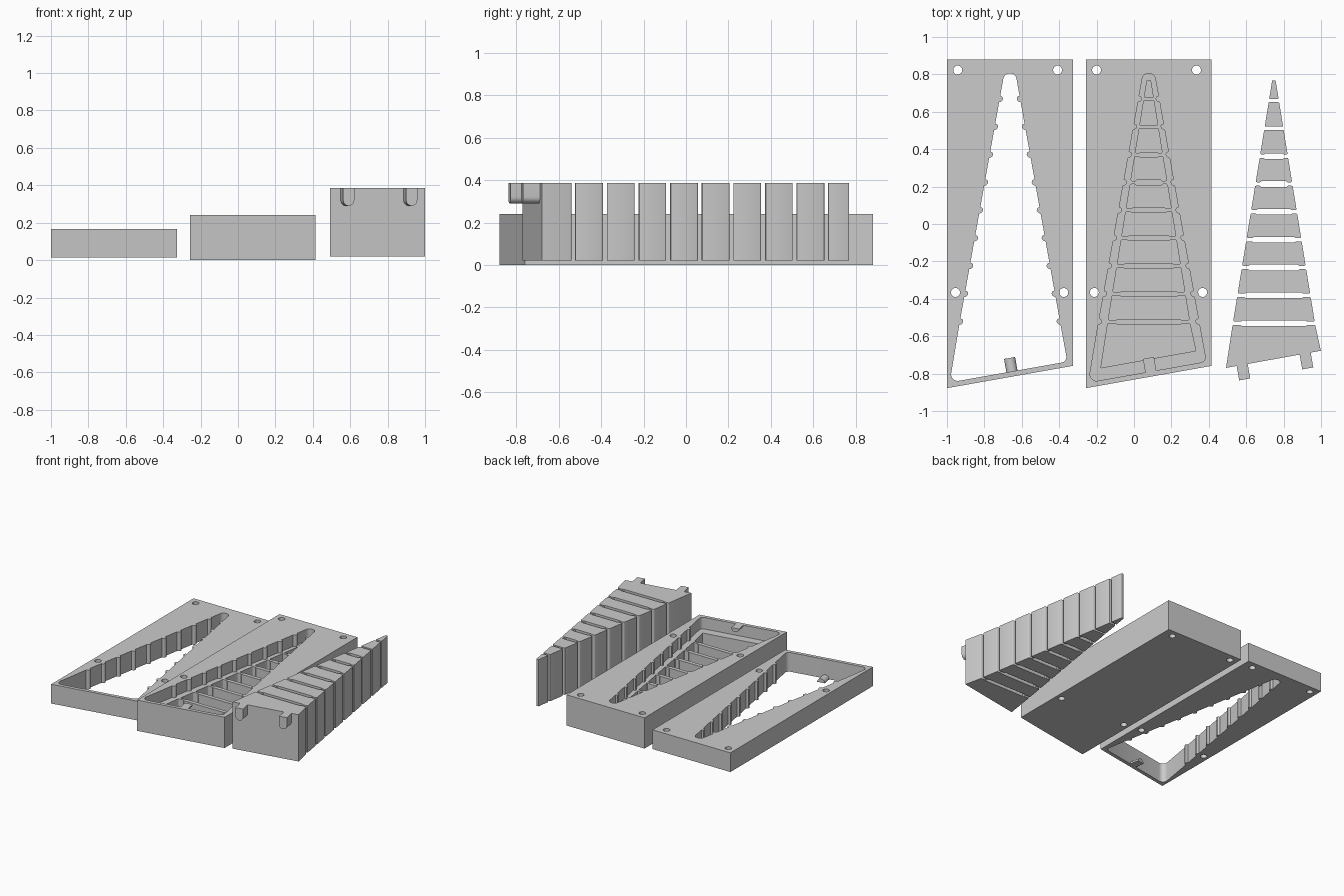
import bpy, bmesh, math
from mathutils import Vector, Matrix

cube = bpy.data.objects.get("Cube")
if cube:
    bpy.data.objects.remove(cube, do_unlink=True)

grey = bpy.data.materials.new("plain_grey")
grey.use_nodes = True
grey.diffuse_color = (0.6, 0.6, 0.6, 1)
grey.node_tree.nodes["Principled BSDF"].inputs["Base Color"].default_value = (0.6, 0.6, 0.6, 1)

SLANT = 0.177                       # slope of the skewed front edge
ANGLE = math.atan(SLANT)
PITCH = 0.1488                      # spacing of the ribs
RIBS = 9


def rounded(points, steps=5):
    """Fillet a polygon given as (x, y, radius) corners."""
    out = []
    for i, (x, y, r) in enumerate(points):
        p = Vector((x, y))
        if r == 0:
            out.append(p)
            continue
        a = (Vector(points[i - 1][:2]) - p).normalized()
        b = (Vector(points[(i + 1) % len(points)][:2]) - p).normalized()
        half = a.angle(b) / 2
        centre = p + (a + b).normalized() * (r / math.sin(half))
        start = p + a * (r / math.tan(half)) - centre
        end = p + b * (r / math.tan(half)) - centre
        turn = math.remainder(math.atan2(end.y, end.x) - math.atan2(start.y, start.x), math.tau)
        for s in range(steps + 1):
            out.append(centre + Matrix.Rotation(turn * s / steps, 2) @ start)
    return out


def prism(name, outlines, z0, z1, matrix=None):
    """Extrude one or more closed anticlockwise outlines into a single object."""
    bm = bmesh.new()
    for outline in outlines:
        low = [bm.verts.new((p[0], p[1], z0)) for p in outline]
        high = [bm.verts.new((p[0], p[1], z1)) for p in outline]
        bm.faces.new(low[::-1])
        bm.faces.new(high)
        for i in range(len(low)):
            bm.faces.new((low[i - 1], low[i], high[i], high[i - 1]))
    if matrix:
        bm.transform(matrix)
    mesh = bpy.data.meshes.new(name)
    bm.to_mesh(mesh)
    bm.free()
    mesh.materials.append(grey)
    ob = bpy.data.objects.new(name, mesh)
    bpy.context.collection.objects.link(ob)
    return ob


def cut(ob, cutters):
    for c in cutters:
        m = ob.modifiers.new("cut", "BOOLEAN")
        m.operation, m.solver, m.object = "DIFFERENCE", "EXACT", c
        c.hide_render = True
    graph = bpy.context.evaluated_depsgraph_get()
    mesh = bpy.data.meshes.new_from_object(ob.evaluated_get(graph))
    ob.modifiers.clear()
    ob.data = mesh
    for c in cutters:
        bpy.data.objects.remove(c, do_unlink=True)


def body(cx):
    w = 0.3365
    return [(cx - w, 0.88), (cx - w, -0.818 - SLANT * w),
            (cx + w, -0.818 + SLANT * w), (cx + w, 0.88)]


def cavity(cx):
    """Tapered opening with a small bead on both sides at every rib."""
    def hw(y):
        return 0.035 + 0.179 * (0.778 - y)
    right = []
    for k in reversed(range(RIBS)):
        yc = 0.668 - PITCH * k
        for s in range(7):
            t = math.pi * s / 6
            y = yc - 0.017 * math.cos(t)
            right.append((hw(y) - 0.018 * math.sin(t), y, 0))
    left = [(-x, y, 0) for x, y, _ in reversed(right)]
    pts = [(-0.322, -0.79 - SLANT * 0.322, 0.035), (0.307, -0.79 + SLANT * 0.307, 0.03)]
    pts += right + [(hw(0.805), 0.805, 0.033), (-hw(0.805), 0.805, 0.033)] + left
    return [(p[0] + cx, p[1]) for p in rounded(pts)]


def bars(cx, first_gap):
    """Outlines of the tapered row of bars, with relieved middles at the gaps."""
    def hw(y):
        return 0.024 + 0.162 * (0.676 - y)

    def edge(y, step):
        w = hw(y)
        if w < 0.06:
            return [(-w, y, 0.004), (w, y, 0.004)]
        n = w * 0.85 - 0.017
        return [(-w, y, 0.007), (-n - 0.008, y, 0), (-n, y + step, 0),
                (n, y + step, 0), (n + 0.008, y, 0), (w, y, 0.007)]
    result = []
    for k in range(RIBS + 1):
        y1 = 0.768 if k == 0 else first_gap - PITCH * (k - 1) - 0.009
        y0 = first_gap - PITCH * k + 0.009
        top = edge(y1, -0.006)[::-1]
        if k == RIBS:
            low = [(-0.256, -0.723 - 0.18 * 0.256, 0), (0.251, -0.723 + 0.18 * 0.251, 0)]
        else:
            low = edge(y0, 0.006)
        result.append([(p[0] + cx, p[1]) for p in rounded(low + top, 3)])
    return result


def holes(name, cx):
    spots = [(-0.279, 0.823), (0.255, 0.823), (-0.291, -0.366), (0.288, -0.366)]
    rings = [[(cx + x + 0.024 * math.cos(a), y + 0.024 * math.sin(a))
              for a in [math.tau * i / 24 for i in range(24)]] for x, y in spots]
    return prism(name, rings, -0.2, 0.6)


def peg(name, x, y, z, r, length, straight=0.0, up=False):
    """Half-round bar square to the skewed front edge, running back from (x, y)."""
    sign = 1 if up else -1
    arc = [(r * math.cos(math.pi * i / 12), sign * (straight + r * math.sin(math.pi * i / 12)))
           for i in range(13)]
    if straight:
        arc = [(r, 0)] + arc + [(-r, 0)]
    m = (Matrix.Translation((x, y, z)) @ Matrix.Rotation(ANGLE, 4, "Z")
         @ Matrix.Rotation(math.pi / 2, 4, "X"))
    return prism(name, [arc[::sign]], -length, 0, m)


# Open upper frame
FX = -0.6635
frame = prism("upper_frame", [body(FX)], 0.015, 0.165)
cut(frame, [prism("frame_opening", [cavity(FX)], -0.1, 0.4), holes("frame_holes", FX)])
peg("frame_peg", FX + 0.013, -0.80, 0.015, 0.03, 0.085, up=True)

# Lower tray with ledge and deep pockets
TX = 0.079
tray = prism("lower_tray", [body(TX)], 0, 0.24)
pockets = [prism("tray_pocket", [outline], 0.02, 0.2) for outline in bars(TX, 0.668)]
cut(tray, [prism("tray_ledge", [cavity(TX)], 0.15, 0.4), holes("tray_holes", TX)] + pockets)
peg("tray_peg", TX + 0.013, -0.80, 0.24, 0.03, 0.085)

# Row of core bars with two locating pegs
BX = 0.748
core = prism("core_bars", bars(BX, 0.66), 0.02, 0.385)
peg("left_core_peg", 0.929, -0.772, 0.385, 0.03, 0.13, straight=0.065)
peg("right_core_peg", 0.592, -0.831, 0.385, 0.03, 0.13, straight=0.065)

# Smooth the rounded walls while keeping hard edges
for ob in bpy.context.collection.objects:
    ob.select_set(ob.type == "MESH")
bpy.context.view_layer.objects.active = core
bpy.ops.object.shade_smooth_by_angle(angle=math.radians(32))
